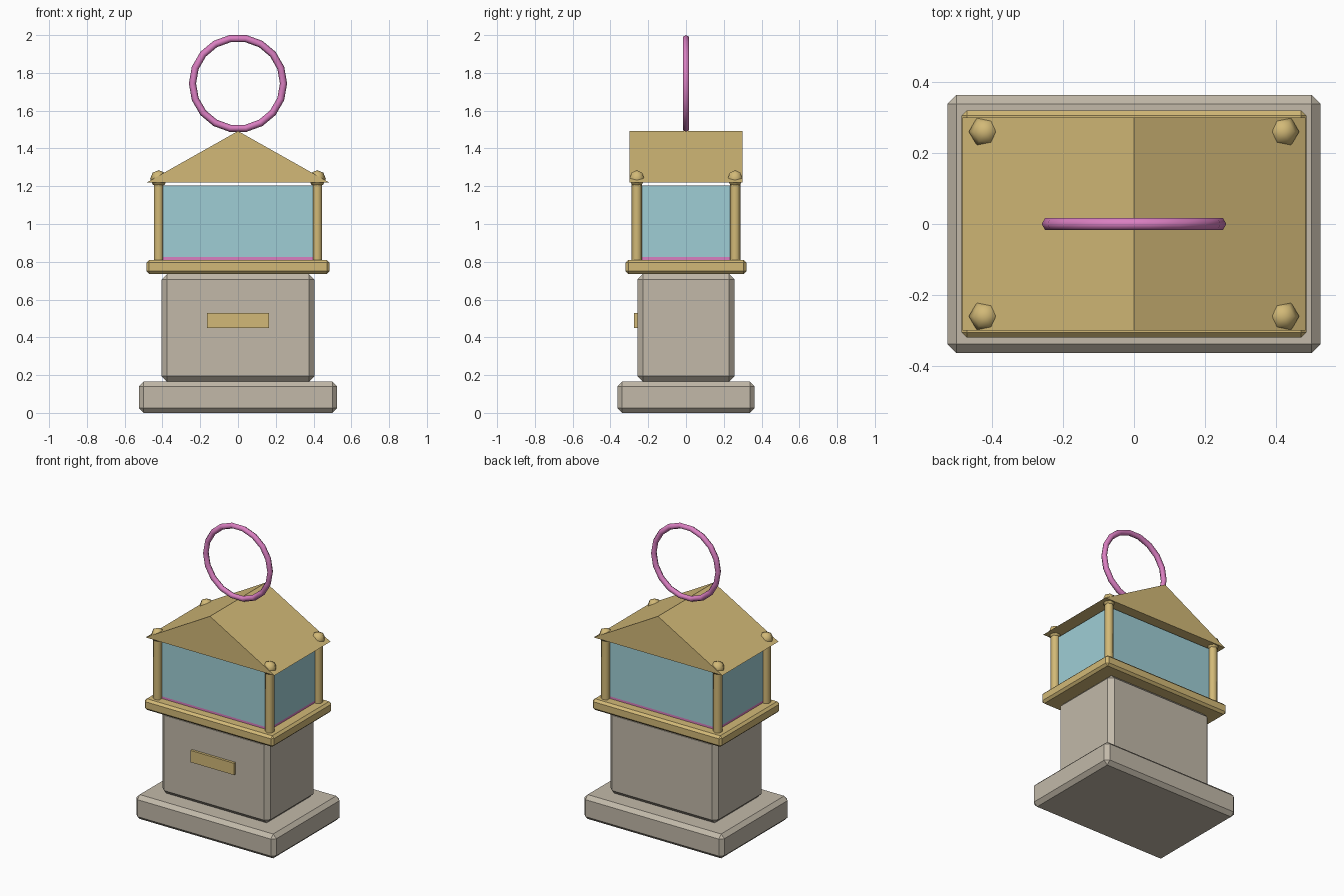
import bpy
import math

if "Cube" in bpy.data.objects:
    bpy.data.objects.remove(bpy.data.objects["Cube"], do_unlink=True)


def srgb(*channels):
    return tuple((c / 255 / 12.92) if c < 10 else ((c / 255 + 0.055) / 1.055) ** 2.4
                 for c in channels) + (1.0,)


def material(name, colour):
    m = bpy.data.materials.new(name)
    m.use_nodes = True
    m.diffuse_color = colour
    m.node_tree.nodes["Principled BSDF"].inputs["Base Color"].default_value = colour
    return m


stone = material("warm grey stone", srgb(194, 185, 169))
gold = material("pale gold", srgb(210, 185, 119))
glass = material("light blue glass", srgb(159, 206, 213))
pink = material("pink", srgb(218, 127, 193))


def finish(name, mat, smooth=None):
    ob = bpy.context.object
    ob.name = name
    ob.data.materials.append(mat)
    if smooth:
        bpy.ops.object.shade_smooth_by_angle(angle=math.radians(smooth))
    return ob


def box(name, mat, half_x, half_y, z0, z1, chamfer=0, y=0):
    bpy.ops.mesh.primitive_cube_add(size=2, location=(0, y, (z0 + z1) / 2))
    ob = bpy.context.object
    ob.scale = (half_x, half_y, (z1 - z0) / 2)
    bpy.ops.object.transform_apply(location=False, rotation=False, scale=True)
    if chamfer:
        bev = ob.modifiers.new("chamfer", 'BEVEL')
        bev.width = chamfer
        bev.segments = 1
    return finish(name, mat)


# Stone plinth and pedestal with a front plaque
box("plinth", stone, 0.525, 0.363, 0, 0.165, 0.025)
box("pedestal", stone, 0.405, 0.258, 0.165, 0.735, 0.03)
box("plaque", gold, 0.163, 0.012, 0.45, 0.53, y=-0.263)

# Display case
box("tray", gold, 0.485, 0.32, 0.735, 0.81, 0.015)
box("cushion", pink, 0.41, 0.25, 0.81, 0.825)
box("glass_case", glass, 0.41, 0.25, 0.825, 1.203)

# Corner posts with ball finials
for sx, side in ((1, "left"), (-1, "right")):
    for sy, end in ((-1, "front"), (1, "back")):
        x, y = sx * 0.42, sy * 0.26
        bpy.ops.mesh.primitive_cylinder_add(vertices=6, radius=0.028, depth=0.42,
                                            location=(x, y, 1.01))
        finish(f"{end}_{side}_post", gold, 65)
        bpy.ops.mesh.primitive_uv_sphere_add(segments=6, ring_count=4, radius=0.045,
                                             location=(x, y, 1.24),
                                             rotation=(0, 0, math.pi / 6))
        finish(f"{end}_{side}_finial", gold, 80)

# Gabled roof: triangular prism along y
w, d, eave, ridge = 0.483, 0.30, 1.22, 1.492
verts = [(x, y, z) for y in (-d, d) for x, z in ((-w, eave), (w, eave), (0, ridge))]
mesh = bpy.data.meshes.new("roof")
mesh.from_pydata(verts, [], [(0, 1, 2), (3, 5, 4), (0, 3, 4, 1), (1, 4, 5, 2), (2, 5, 3, 0)])
mesh.materials.append(gold)
bpy.context.collection.objects.link(bpy.data.objects.new("roof", mesh))

# Upright ring on the ridge
bpy.ops.mesh.primitive_torus_add(major_segments=18, minor_segments=6,
                                 major_radius=0.241, minor_radius=0.019,
                                 location=(0, 0, 1.744), rotation=(math.pi / 2, 0, 0))
finish("top_ring", pink, 75)
